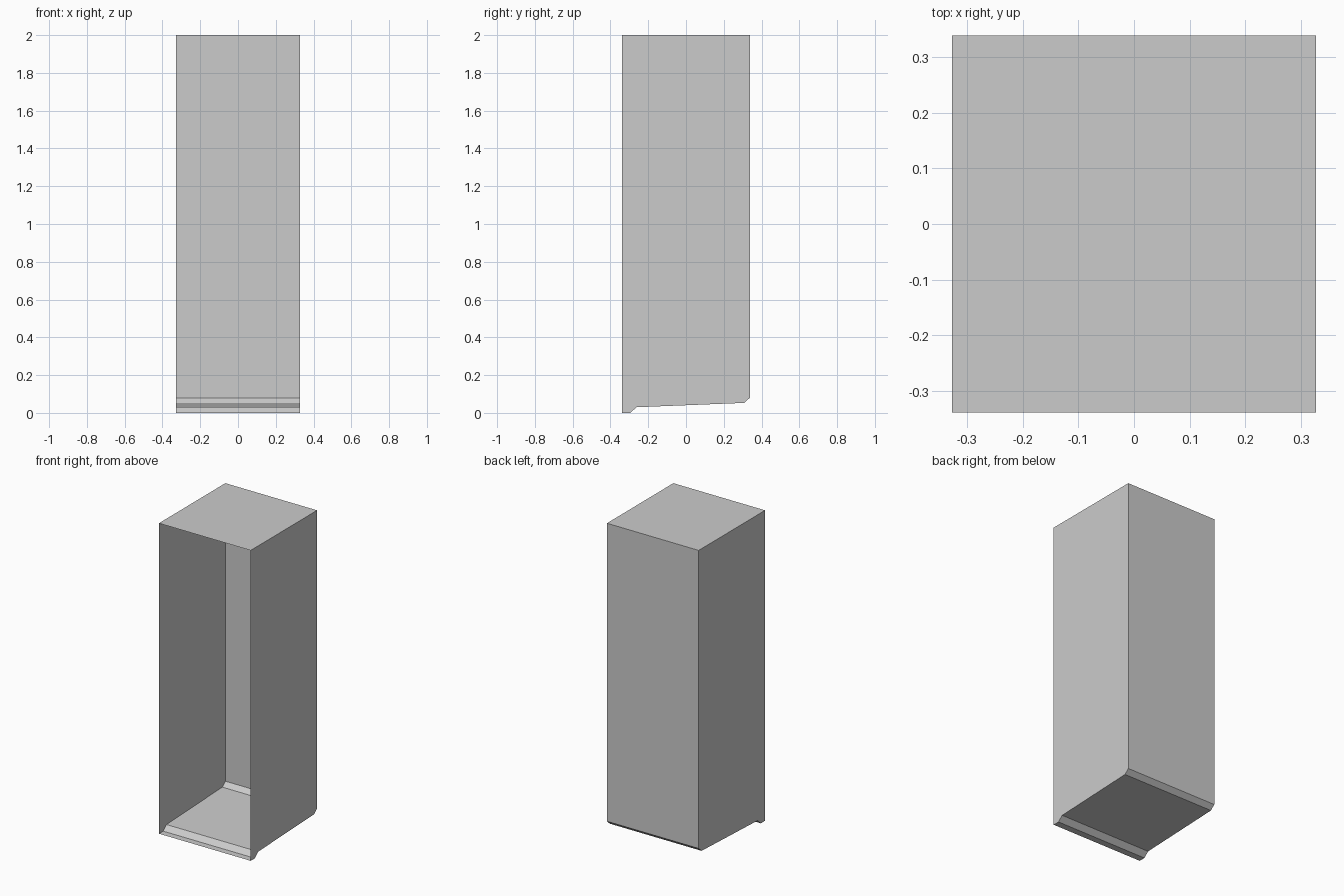
import bpy
import bmesh

cube = bpy.data.objects.get("Cube")
if cube:
    bpy.data.objects.remove(cube, do_unlink=True)

HALF_WIDTH = 0.327

# One plain grey for the whole cabinet
grey = bpy.data.materials.new("light_grey")
grey.use_nodes = True
colour = (0.6, 0.6, 0.6, 1.0)
grey.diffuse_color = colour
grey.node_tree.nodes["Principled BSDF"].inputs["Base Color"].default_value = colour

# Side profile (y, z): front lip, stepped floor, back wall, roof; open at the front
PROFILE = [
    (-0.338, 0.0), (-0.295, 0.0), (-0.262, 0.03), (0.308, 0.053),
    (0.338, 0.08), (0.338, 2.0), (-0.338, 2.0),
]

bm = bmesh.new()
right, left = [[bm.verts.new((x, y, z)) for y, z in PROFILE]
               for x in (-HALF_WIDTH, HALF_WIDTH)]

# Floor, back and roof sheets
for i in range(len(PROFILE) - 1):
    bm.faces.new((right[i], right[i + 1], left[i + 1], left[i]))

# Side walls
bm.faces.new(right[::-1])
bm.faces.new(left)
bm.normal_update()

# Turn the whole sheet so that the roof faces up and the sides face outward
bmesh.ops.recalc_face_normals(bm, faces=bm.faces[:])
bm.normal_update()
roof = max(bm.faces, key=lambda f: f.calc_center_median().z)
if roof.normal.z < 0:
    bmesh.ops.reverse_faces(bm, faces=bm.faces[:])

mesh = bpy.data.meshes.new("cabinet_shell")
bm.to_mesh(mesh)
bm.free()
mesh.materials.append(grey)
shell = bpy.data.objects.new("cabinet_shell", mesh)
bpy.context.collection.objects.link(shell)
